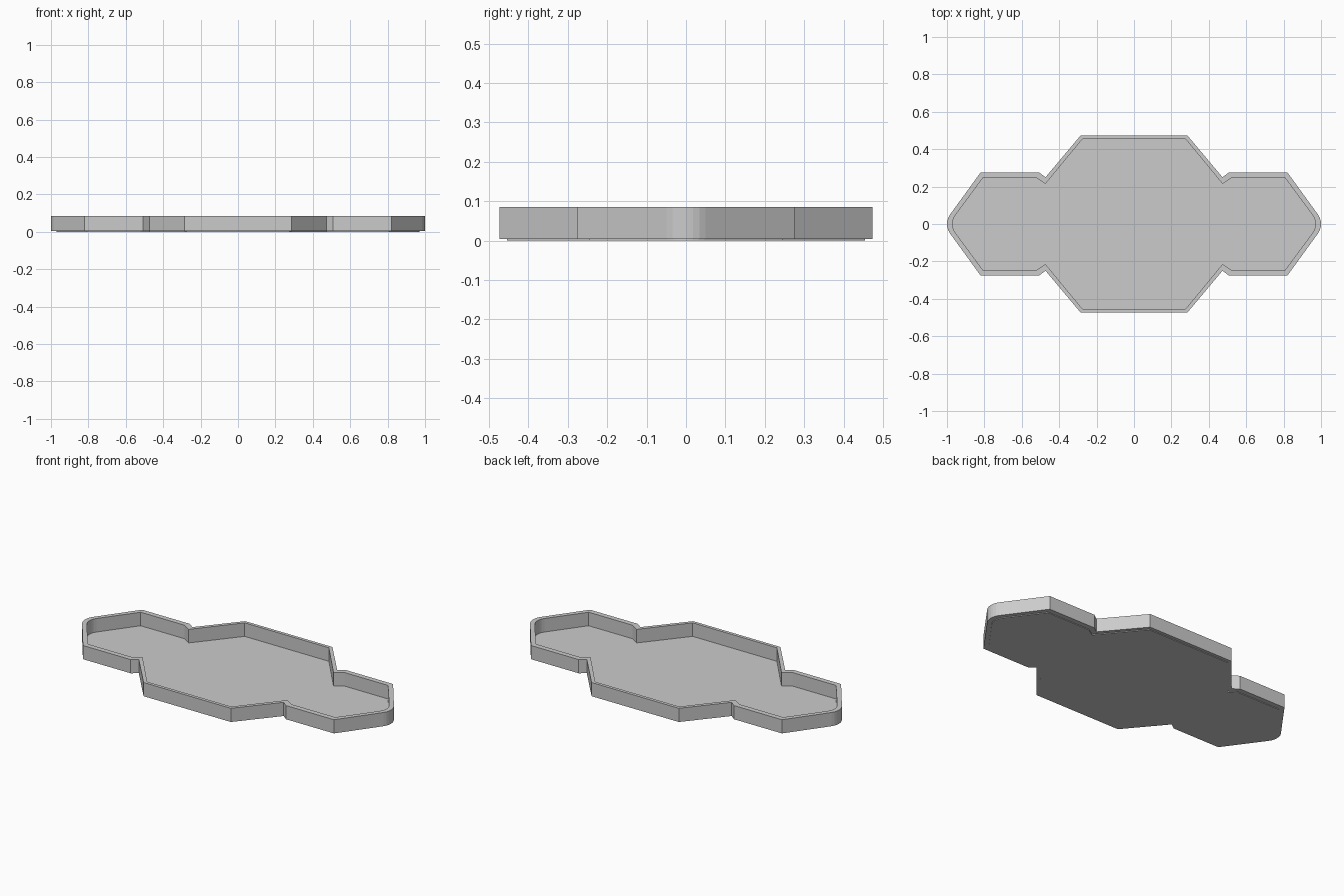
import bpy, bmesh, math

if "Cube" in bpy.data.objects:
    bpy.data.objects.remove(bpy.data.objects["Cube"])


def outline(corners, tip_x, radius, steps=6):
    """Closed symmetric outline from one quarter's corners plus a rounded tip."""
    a = math.radians(35.5)
    arc = [(tip_x - radius + radius * math.cos(t), radius * math.sin(t))
           for t in (a - 2 * a * i / steps for i in range(steps + 1))]
    lower = [(x, -y) for x, y in reversed(corners)]
    right = corners + arc + lower
    return right + [(-x, -y) for x, y in right]


def make_object(name, build):
    bm = bmesh.new()
    build(bm)
    bmesh.ops.recalc_face_normals(bm, faces=bm.faces)
    mesh = bpy.data.meshes.new(name)
    bm.to_mesh(mesh)
    bm.free()
    obj = bpy.data.objects.new(name, mesh)
    bpy.context.collection.objects.link(obj)
    return obj


outer = outline([(0.285, 0.474), (0.473, 0.25), (0.508, 0.276), (0.82, 0.276)], 1.0, 0.086)
inner = outline([(0.275, 0.455), (0.473, 0.215), (0.522, 0.246), (0.808, 0.246)], 0.971, 0.078)
n = len(outer)


# Upright rim with a hollow centre
def rim(bm):
    loops = [[bm.verts.new((x, y, z)) for x, y in pts]
             for pts, z in ((outer, 0.004), (outer, 0.085), (inner, 0.085), (inner, 0.004))]
    for k in range(4):
        a, b = loops[k], loops[(k + 1) % 4]
        for i in range(n):
            j = (i + 1) % n
            bm.faces.new((a[i], a[j], b[j], b[i]))


# Thin floor plate filling the inner outline
def floor(bm):
    base = bm.faces.new([bm.verts.new((x, y, 0)) for x, y in inner])
    top = bmesh.ops.extrude_face_region(bm, geom=[base])["geom"]
    bmesh.ops.translate(bm, vec=(0, 0, 0.005),
                        verts=[v for v in top if isinstance(v, bmesh.types.BMVert)])
    if not base.is_valid or len(bm.faces) < n + 2:
        bm.faces.new([v for v in bm.verts if v.co.z == 0])


make_object("tray_rim", rim)
make_object("tray_floor", floor)
